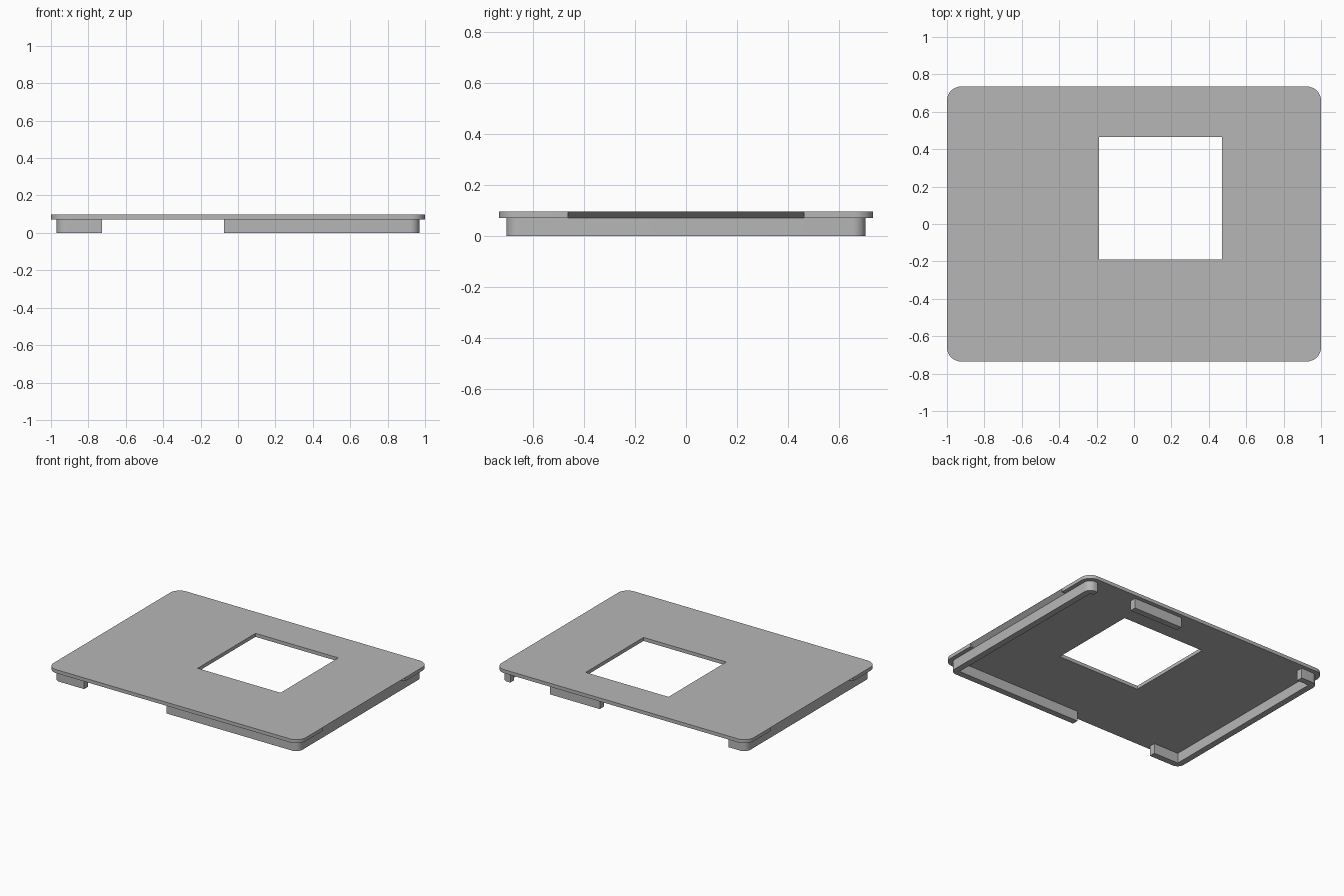
import bpy
import bmesh
from math import cos, sin, pi, radians

cube = bpy.data.objects.get("Cube")
if cube:
    bpy.data.objects.remove(cube, do_unlink=True)

grey = bpy.data.materials.new("plain grey")
grey.use_nodes = True
COLOUR = (0.47, 0.47, 0.47, 1)
grey.diffuse_color = COLOUR
grey.node_tree.nodes["Principled BSDF"].inputs["Base Color"].default_value = COLOUR

HALF_X, HALF_Y = 1.0, 0.735
BOTTOM, TOP = 0.072, 0.097
INSET, WALL = 0.03, 0.045
RIM_X, RIM_Y = HALF_X - INSET, HALF_Y - INSET


def prism(name, outline, axis, low, high):
    """Extrude a 2D outline along z, or an x-z outline along y."""
    def place(p, h):
        return (p[0], p[1], h) if axis == "z" else (p[0], h, p[1])
    bm = bmesh.new()
    ends = [[bm.verts.new(place(p, h)) for p in outline] for h in (low, high)]
    n = len(outline)
    for ring in ends:
        bm.faces.new(ring)
    for i in range(n):
        j = (i + 1) % n
        bm.faces.new((ends[0][i], ends[0][j], ends[1][j], ends[1][i]))
    bmesh.ops.recalc_face_normals(bm, faces=bm.faces)
    mesh = bpy.data.meshes.new(name)
    bm.to_mesh(mesh)
    bm.free()
    mesh.materials.append(grey)
    obj = bpy.data.objects.new(name, mesh)
    bpy.context.collection.objects.link(obj)
    return obj


def rectangle(x0, x1, y0, y1):
    return [(x0, y0), (x1, y0), (x1, y1), (x0, y1)]


def rounded(hx, hy, r, steps=8):
    points = []
    for k, (sx, sy) in enumerate(((1, 1), (-1, 1), (-1, -1), (1, -1))):
        for i in range(steps + 1):
            a = (k + i / steps) * pi / 2
            points.append((sx * (hx - r) + r * cos(a), sy * (hy - r) + r * sin(a)))
    return points


def activate(obj):
    bpy.ops.object.select_all(action="DESELECT")
    obj.select_set(True)
    bpy.context.view_layer.objects.active = obj


def cut(obj, cutter):
    """Subtract a cutter, then discard it."""
    cutter.hide_render = True
    mod = obj.modifiers.new("cut", "BOOLEAN")
    mod.operation = "DIFFERENCE"
    mod.solver = "EXACT"
    mod.object = cutter
    activate(obj)
    bpy.ops.object.modifier_apply(modifier=mod.name)
    bpy.data.objects.remove(cutter, do_unlink=True)


# Flat top plate with a square window
plate = prism("top_plate", rounded(HALF_X, HALF_Y, 0.075), "z", BOTTOM, TOP)
cut(plate, prism("window_cutter", rectangle(-0.187, 0.47, -0.19, 0.465), "z", -1, 1))

# Slanted finger grips under both side edges
for side in (-1, 1):
    slope = [(side * HALF_X, TOP - 0.001), (side * RIM_X, BOTTOM),
             (side * RIM_X, BOTTOM - 0.02), (side * 1.1, BOTTOM - 0.02),
             (side * 1.1, TOP - 0.001)]
    cut(plate, prism("grip_cutter", slope, "y", -0.463, 0.463))

# Locating rim below the plate, hollow and broken by gaps
rim = prism("locating_rim", rounded(RIM_X, RIM_Y, 0.05), "z", 0, BOTTOM)
cut(rim, prism("rim_hollow", rectangle(WALL - RIM_X, RIM_X - WALL,
                                       WALL - RIM_Y, RIM_Y - WALL), "z", -1, 1))
gaps = [(-0.727, -0.075, -1), (-0.83, 0.19, 1), (0.583, 0.90, 1)]
for x0, x1, side in gaps:
    near, far = sorted((side * 0.6, side * 0.8))
    cut(rim, prism("gap_cutter", rectangle(x0, x1, near, far), "z", -1, 1))

for part in (plate, rim):
    activate(part)
    bpy.ops.object.shade_smooth_by_angle(angle=radians(30))
